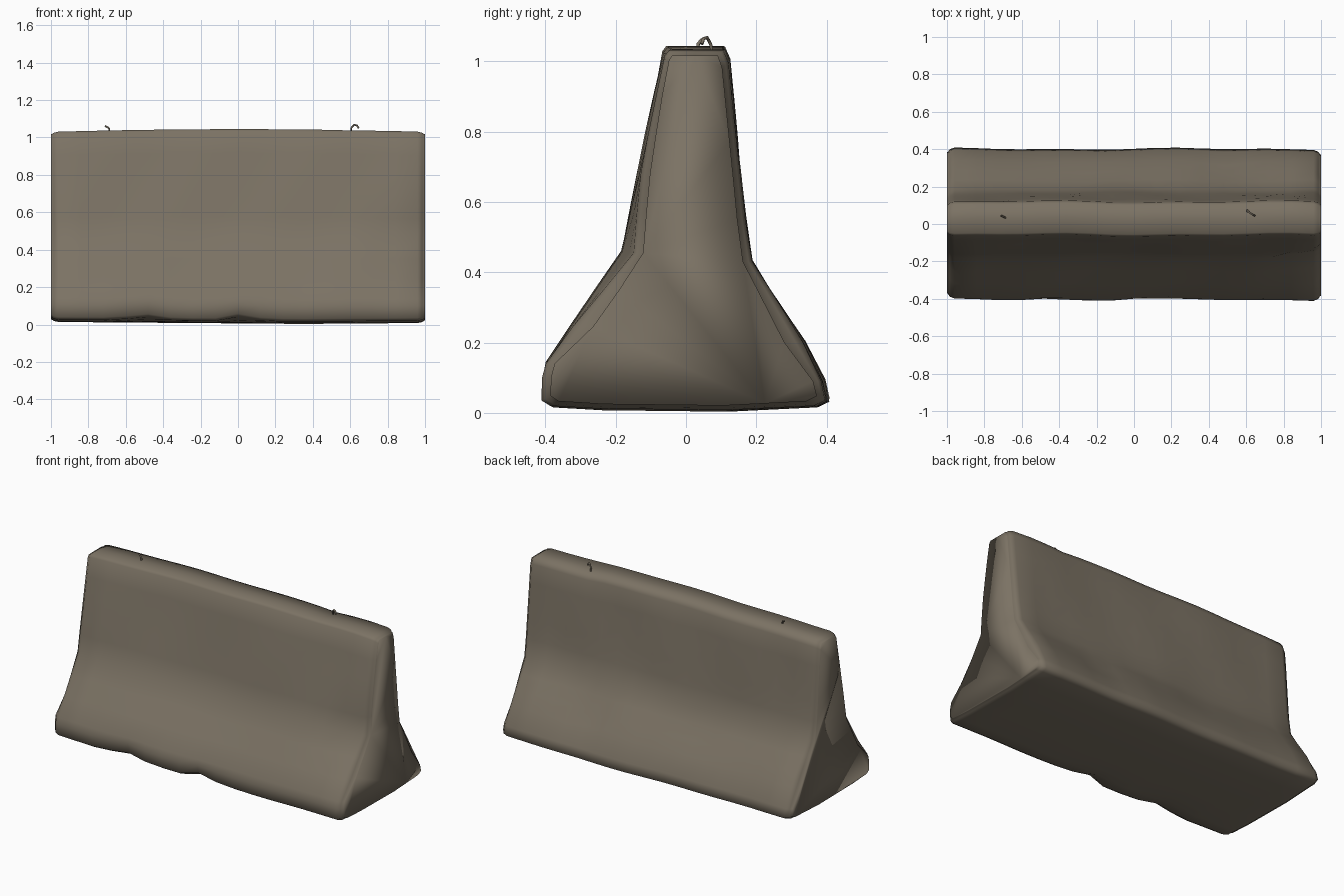
import bpy, bmesh, math
from mathutils import Vector

cube = bpy.data.objects.get("Cube")
if cube:
    bpy.data.objects.remove(cube, do_unlink=True)


def make_material(name, rgb, rough):
    mat = bpy.data.materials.new(name)
    mat.use_nodes = True
    mat.diffuse_color = (*rgb, 1)
    mat.roughness = rough
    bsdf = mat.node_tree.nodes["Principled BSDF"]
    bsdf.inputs["Base Color"].default_value = (*rgb, 1)
    bsdf.inputs["Roughness"].default_value = rough
    return mat


concrete = make_material("weathered concrete", (0.20, 0.17, 0.128), 0.9)

# Cross-section (y, z), running up the front and down the back
PROFILE = [(-0.24, 0.012), (-0.38, 0.02), (-0.405, 0.035), (-0.405, 0.10),
           (-0.395, 0.14), (-0.18, 0.455), (-0.062, 1.015), (-0.05, 1.03),
           (0.105, 1.03), (0.12, 0.995), (0.165, 0.55), (0.185, 0.43),
           (0.335, 0.20), (0.39, 0.09), (0.402, 0.035), (0.37, 0.02),
           (0.12, 0.008)]

# Shallow dents: centre, radius, push
DENTS = [((0.92, -0.2, 0.45), 0.14, (0, 0.03, 0)),
         ((0.03, -0.4, 0.03), 0.07, (0, 0.02, 0.03)),
         ((-0.5, -0.4, 0.03), 0.10, (0, 0.015, 0.02)),
         ((0.45, 0.3, 0.25), 0.13, (0, -0.025, 0)),
         ((-0.25, 0.25, 0.3), 0.13, (0, -0.02, 0)),
         ((0.62, 0.08, 1.03), 0.10, (0, 0, -0.01))]


def subdivide(points, step):
    """Add points so that no profile segment is longer than step."""
    out = []
    for a, b in zip(points, points[1:] + points[:1]):
        a, b = Vector(a), Vector(b)
        n = max(1, math.ceil((b - a).length / step))
        out += [a.lerp(b, i / n) for i in range(n)]
    return out


def weather(p):
    """Gentle waviness plus local dents."""
    x, y, z = p
    wave = 0.004 * math.sin(5 * x + 4 * z) + 0.003 * math.sin(11 * x - 7 * z)
    q = Vector((x, y + wave, z))
    q.z += z * 0.014 * (1 - x * x)
    q.z += (1 - z) * 0.008 * (abs(x - 0.35) - 0.6)
    for centre, radius, push in DENTS:
        d = (p - Vector(centre)).length / radius
        q += Vector(push) * math.exp(-d * d)
    return q


# Barrier body: profile lofted along x with softened ends
section = subdivide(PROFILE, 0.13)
middle = [(-0.96 + 1.92 * i / 16, 0) for i in range(17)]
stations = [(-0.995, 0.025), (-0.985, 0.01)] + middle + [(0.985, 0.01), (0.995, 0.025)]
bm = bmesh.new()
rings = []
for x, inset in stations:
    ring = []
    for y, z in section:
        half = 0.41 if z < 0.2 else 0.15
        p = Vector((x, 0.02 + (y - 0.02) * (1 - inset / half), z))
        if z > 0.98 or z < 0.05:
            p.z += inset * 0.5 * (1 if z < 0.5 else -1)
        ring.append(bm.verts.new(weather(p)))
    rings.append(ring)
count = len(section)
for r0, r1 in zip(rings, rings[1:]):
    for i in range(count):
        j = (i + 1) % count
        bm.faces.new((r0[i], r0[j], r1[j], r1[i]))

# Slightly domed end caps
for ring, side in ((rings[0], -1), (rings[-1], 1)):
    cap = bm.faces.new(ring)
    inner = bmesh.ops.inset_region(bm, faces=[cap], thickness=0.02, use_even_offset=True)
    for v in cap.verts:
        v.co.x += side * 0.005
bmesh.ops.recalc_face_normals(bm, faces=bm.faces)
mesh = bpy.data.meshes.new("barrier_body")
bm.to_mesh(mesh)
bm.free()
body = bpy.data.objects.new("barrier_body", mesh)
bpy.context.collection.objects.link(body)
mesh.materials.append(concrete)
mesh.shade_smooth()


# Bent stubs of reinforcing wire on the crest
def wire(name, points):
    curve = bpy.data.curves.new(name, "CURVE")
    curve.dimensions = "3D"
    curve.bevel_depth = 0.005
    curve.bevel_resolution = 1
    curve.use_fill_caps = True
    spline = curve.splines.new("POLY")
    spline.points.add(len(points) - 1)
    for sp, co in zip(spline.points, points):
        sp.co = (*co, 1)
    curve.materials.append(concrete)
    obj = bpy.data.objects.new(name, curve)
    bpy.context.collection.objects.link(obj)


wire("left_wire_hook", [(0.605, 0.075, 1.02), (0.605, 0.07, 1.05), (0.62, 0.06, 1.068),
                        (0.635, 0.05, 1.065), (0.645, 0.045, 1.05)])
wire("right_wire_stub", [(-0.685, 0.03, 1.02), (-0.69, 0.035, 1.05), (-0.71, 0.045, 1.062)])
